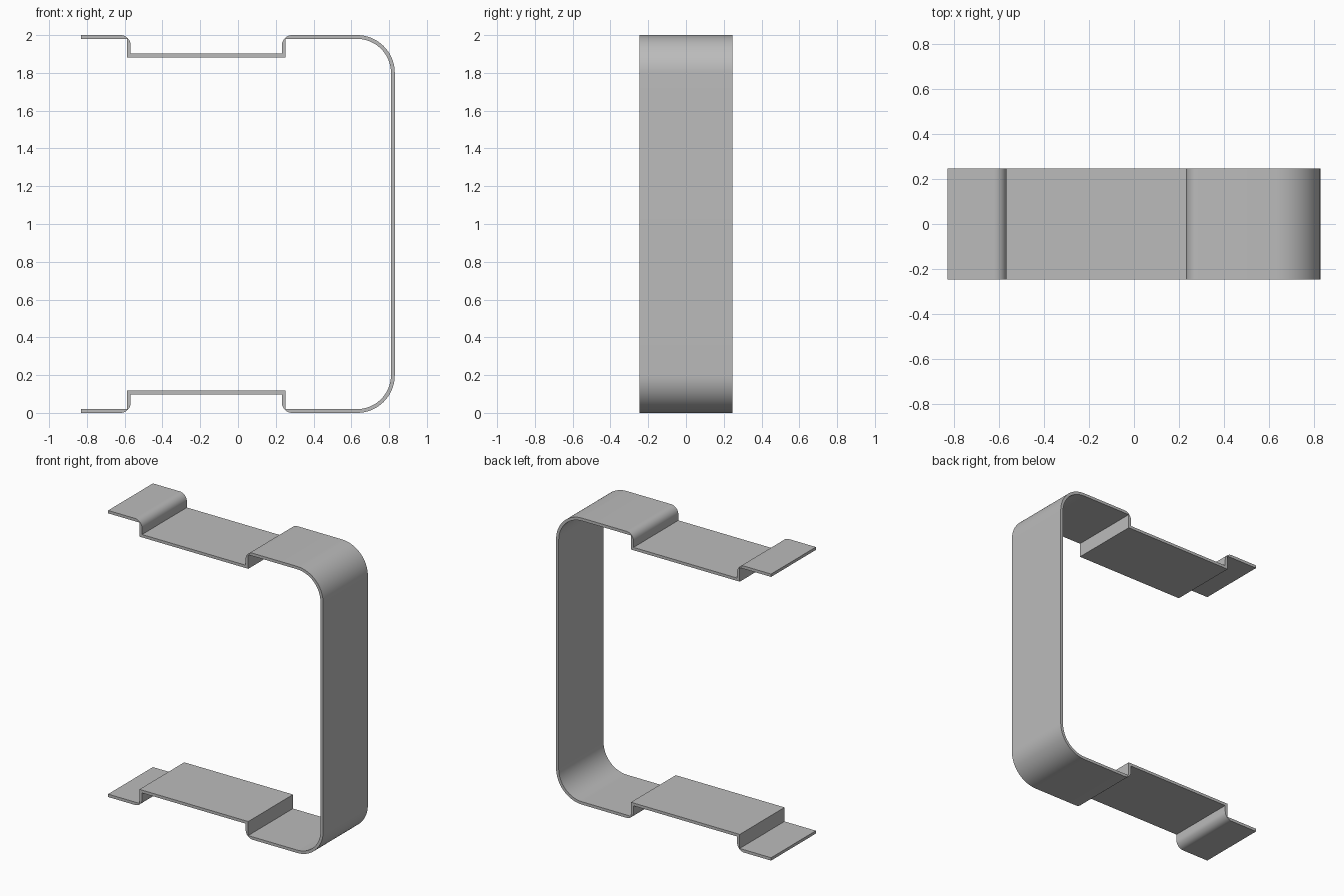
import bpy, bmesh
from math import pi, cos, sin

cube = bpy.data.objects.get("Cube")
if cube:
    bpy.data.objects.remove(cube, do_unlink=True)

HALF_X, HALF_Y, T = 0.83, 0.247, 0.02      # half length, half width, sheet thickness
WALL_L, WALL_R = -0.568, 0.232             # channel side of the two recess walls
FLOOR = 1.902                              # upper face of the recess floor
R_SMALL, R_BIG = 0.055, 0.2                # bend radii


def arc(cx, cz, r, start, end, steps):
    """Points on an arc, angles in quarter turns."""
    angles = [(start + (end - start) * i / steps) * pi / 2 for i in range(steps + 1)]
    return [(cx + r * cos(a), cz + r * sin(a)) for a in angles]


# Upper half of the strip: outside line, then inside line
outside = [(-HALF_X, 2)]
outside += arc(WALL_L - R_SMALL, 2 - R_SMALL, R_SMALL, 1, 0, 10)
outside += [(WALL_L, FLOOR), (WALL_R, FLOOR)]
outside += arc(WALL_R + R_SMALL, 2 - R_SMALL, R_SMALL, 2, 1, 10)
outside += arc(HALF_X - R_BIG, 2 - R_BIG, R_BIG, 1, 0, 20)

inside = [(-HALF_X, 2 - T), (WALL_L - T, 2 - T), (WALL_L - T, FLOOR - T),
          (WALL_R + T, FLOOR - T), (WALL_R + T, 2 - T)]
inside += arc(HALF_X - R_BIG, 2 - R_BIG, R_BIG - T, 1, 0, 20)


def with_mirror(line):
    return line + [(x, 2 - z) for x, z in reversed(line)]


# Closed section, extruded across the width
section = with_mirror(outside) + with_mirror(inside)[::-1]
bm = bmesh.new()
face = bm.faces.new([bm.verts.new((x, -HALF_Y, z)) for x, z in section])
result = bmesh.ops.extrude_face_region(bm, geom=[face])
moved = [v for v in result["geom"] if isinstance(v, bmesh.types.BMVert)]
bmesh.ops.translate(bm, verts=moved, vec=(0, 2 * HALF_Y, 0))
bmesh.ops.recalc_face_normals(bm, faces=bm.faces)
mesh = bpy.data.meshes.new("bent_strip_bracket")
bm.to_mesh(mesh)
bm.free()
bracket = bpy.data.objects.new("bent_strip_bracket", mesh)
bpy.context.collection.objects.link(bracket)

# Plain grey metal
grey = bpy.data.materials.new("light_grey")
grey.use_nodes = True
colour = (0.5, 0.5, 0.5, 1)
grey.diffuse_color = colour
grey.node_tree.nodes["Principled BSDF"].inputs["Base Color"].default_value = colour
mesh.materials.append(grey)

# Smooth bends with crisp edges
bpy.ops.object.select_all(action="DESELECT")
bracket.select_set(True)
bpy.context.view_layer.objects.active = bracket
bpy.ops.object.shade_smooth_by_angle(angle=pi / 6)
